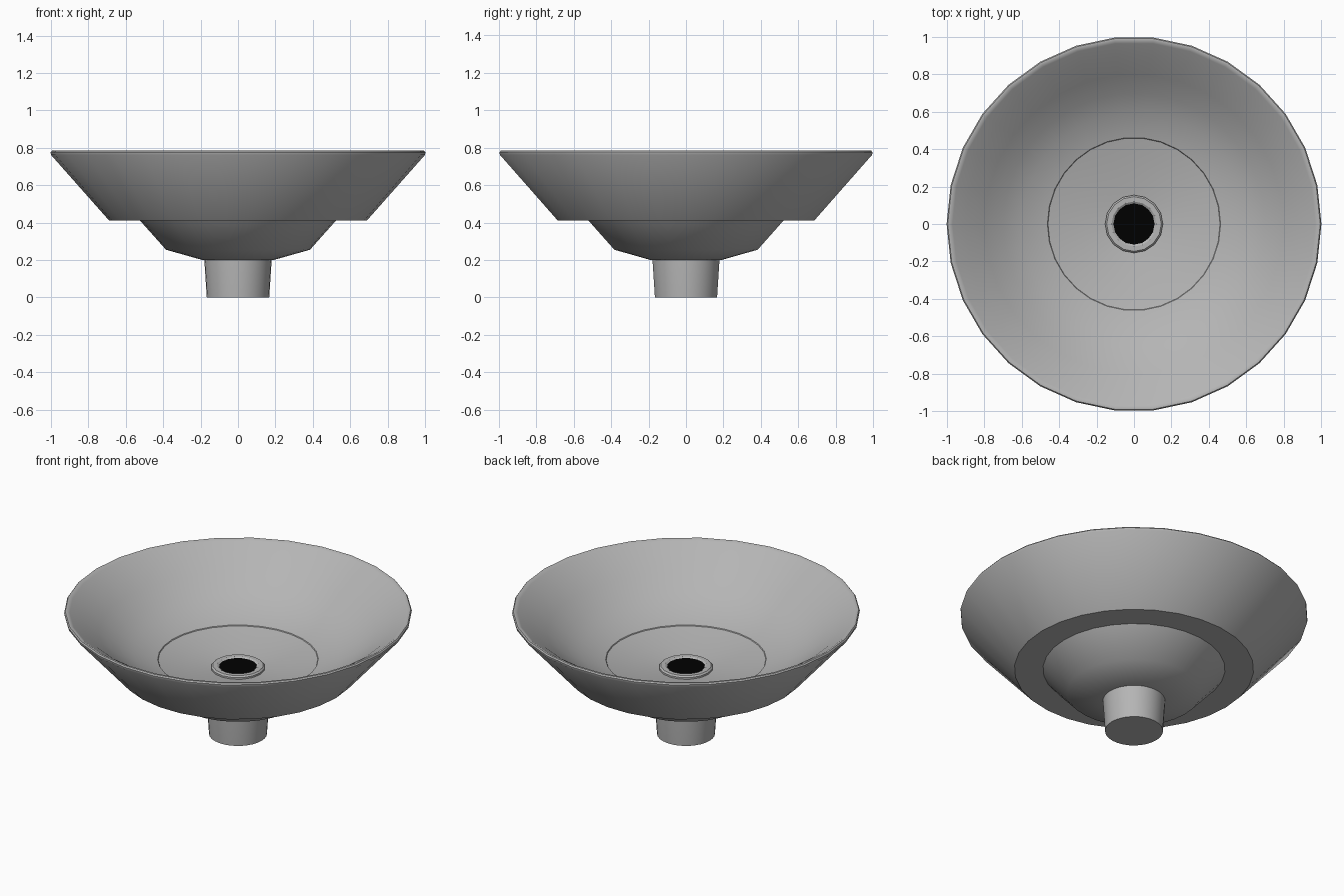
import bpy, math

if "Cube" in bpy.data.objects:
    bpy.data.objects.remove(bpy.data.objects["Cube"])


def material(name, v):
    mat = bpy.data.materials.new(name)
    mat.diffuse_color = (v, v, v, 1)
    mat.use_nodes = True
    mat.node_tree.nodes["Principled BSDF"].inputs["Base Color"].default_value = mat.diffuse_color
    return mat


def lathe(name, profile, sides, mat, smooth=42, cap_start=False, cap_end=False, closed=False):
    """Spin an (r, z) profile about the z axis."""
    verts, faces, n = [], [], len(profile)
    for r, z in profile:
        for i in range(sides):
            a = 2 * math.pi * i / sides
            verts.append((r * math.cos(a), r * math.sin(a), z))
    for k in range(n if closed else n - 1):
        p, q = k * sides, ((k + 1) % n) * sides
        for i in range(sides):
            j = (i + 1) % sides
            faces.append((p + i, p + j, q + j, q + i))
    if cap_start:
        faces.append(tuple(reversed(range(sides))))
    if cap_end:
        faces.append(tuple(range((n - 1) * sides, n * sides)))
    mesh = bpy.data.meshes.new(name)
    mesh.from_pydata(verts, [], faces)
    mesh.materials.append(mat)
    obj = bpy.data.objects.new(name, mesh)
    bpy.context.collection.objects.link(obj)
    bpy.ops.object.select_all(action='DESELECT')
    obj.select_set(True)
    bpy.context.view_layer.objects.active = obj
    bpy.ops.object.shade_smooth_by_angle(angle=math.radians(smooth))
    return obj


grey = material("basin_grey", 0.46)
black = material("drain_black", 0.0)

# Basin: underside bowl, flat ledge, flared wall, thin rim and curved inside
lathe("basin", [
    (0.15, 0.20), (0.19, 0.20), (0.385, 0.255), (0.525, 0.412),
    (0.69, 0.412), (1.0, 0.762), (1.002, 0.776), (0.996, 0.784), (0.985, 0.785),
    (0.97, 0.775), (0.90, 0.73), (0.80, 0.652), (0.70, 0.579), (0.60, 0.524),
    (0.50, 0.487), (0.463, 0.476), (0.46, 0.471), (0.30, 0.435), (0.11, 0.412),
], 30, grey)

# Tapered waste pipe with a closed bottom
lathe("waste_pipe", [(0.167, 0.0), (0.18, 0.20), (0.18, 0.23)], 30, grey, cap_start=True)

# Raised drain collar
lathe("drain_collar", [
    (0.155, 0.40), (0.155, 0.428), (0.146, 0.437), (0.12, 0.437),
    (0.11, 0.43), (0.11, 0.40),
], 16, grey, smooth=30, closed=True)

# Dark drain opening
lathe("drain_opening", [(0.111, 0.40), (0.111, 0.43)], 16, black, cap_end=True)
